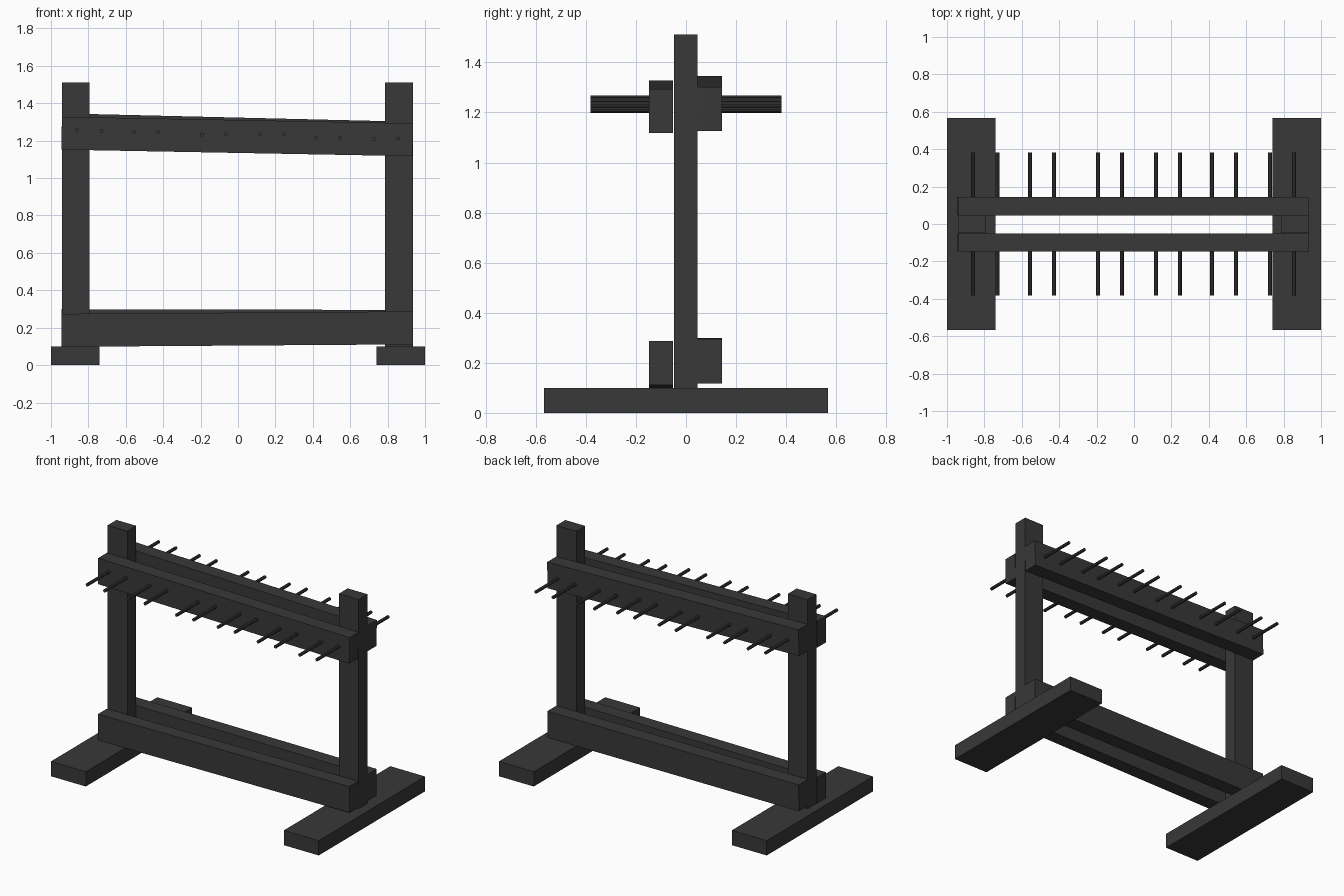
import bpy, math
from mathutils import Matrix

if "Cube" in bpy.data.objects:
    bpy.data.objects.remove(bpy.data.objects["Cube"])

dark = bpy.data.materials.new("dark_wood")
dark.diffuse_color = (0.04, 0.04, 0.04, 1)
dark.use_nodes = True
dark.node_tree.nodes["Principled BSDF"].inputs["Base Color"].default_value = dark.diffuse_color


def box(name, x, y, z, tilt=0.0):
    """Box from (min, max) ranges, tilted about y around its centre."""
    bpy.ops.mesh.primitive_cube_add(size=1)
    o = bpy.context.object
    o.name = name
    o.data.transform(Matrix.Diagonal((x[1] - x[0], y[1] - y[0], z[1] - z[0], 1)))
    o.location = (sum(x) / 2, sum(y) / 2, sum(z) / 2)
    o.rotation_euler.y = tilt
    o.data.materials.append(dark)


def rail(name, y, z_left, z_right, height):
    """Sloping rail given by the bottom heights of its two ends."""
    mid = (z_left + z_right) / 2
    box(name, (-0.943, 0.935), y, (mid, mid + height),
        math.atan2(z_left - z_right, 1.878))


# Feet
box("left_foot", (-1, -0.74), (-0.567, 0.567), (0, 0.1))
box("right_foot", (0.74, 1), (-0.567, 0.567), (0, 0.1))

# Posts
box("left_post", (-0.94, -0.793), (-0.048, 0.046), (0.1, 1.512))
box("right_post", (0.787, 0.935), (-0.048, 0.046), (0.1, 1.512))

# Slightly crooked rails on both sides of the posts
front, back = (-0.147, -0.052), (0.046, 0.144)
rail("front_top_rail", front, 1.152, 1.117, 0.176)
rail("back_top_rail", back, 1.17, 1.125, 0.176)
rail("front_bottom_rail", front, 0.098, 0.111, 0.176)
rail("back_bottom_rail", back, 0.121, 0.117, 0.178)

# Pegs, in pairs along the top rails, ending inside the wood
pegs = [(-0.86, 1.258), (-0.73, 1.252), (-0.555, 1.246), (-0.428, 1.246),
        (-0.192, 1.232), (-0.065, 1.234), (0.118, 1.234), (0.245, 1.234),
        (0.417, 1.215), (0.545, 1.215), (0.727, 1.208), (0.855, 1.211)]
for side, label in ((-1, "front"), (1, "back")):
    for i, (x, z) in enumerate(pegs):
        bpy.ops.mesh.primitive_cylinder_add(
            vertices=8, radius=0.0105, depth=0.28,
            location=(x, side * 0.242, z), rotation=(math.pi / 2, 0, 0))
        o = bpy.context.object
        o.name = f"{label}_peg_{i + 1}"
        o.data.materials.append(dark)
